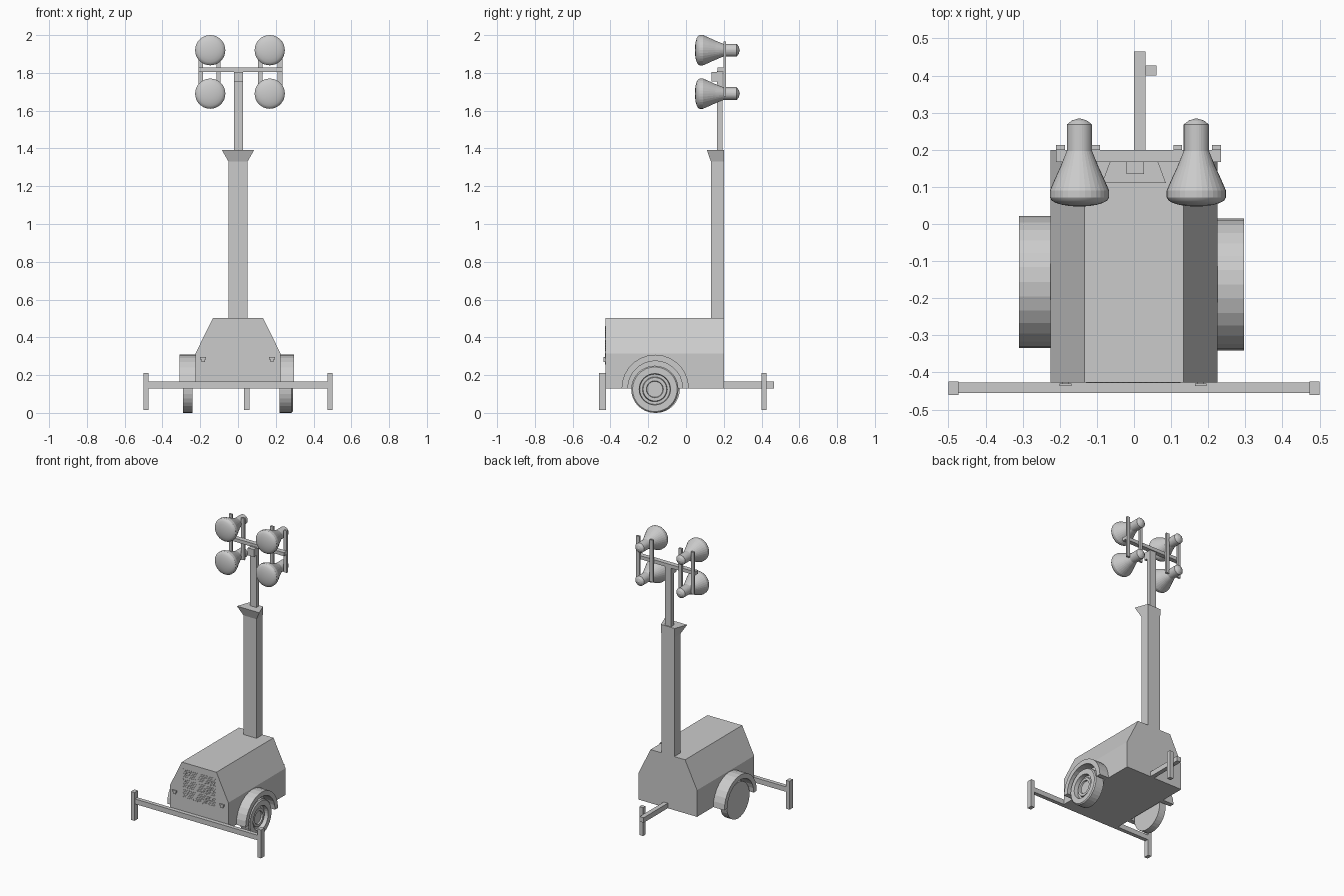
import bpy, bmesh, math

if "Cube" in bpy.data.objects:
    bpy.data.objects.remove(bpy.data.objects["Cube"])

grey = bpy.data.materials.new("plain grey")
grey.diffuse_color = (0.6, 0.6, 0.6, 1)
grey.use_nodes = True
grey.node_tree.nodes["Principled BSDF"].inputs["Base Color"].default_value = grey.diffuse_color


def finish(name, bm, smooth=False):
    bmesh.ops.recalc_face_normals(bm, faces=bm.faces)
    me = bpy.data.meshes.new(name)
    bm.to_mesh(me)
    bm.free()
    for p in me.polygons:
        p.use_smooth = smooth
    me.materials.append(grey)
    ob = bpy.data.objects.new(name, me)
    bpy.context.collection.objects.link(ob)
    return ob


def add_box(bm, x, y, z):
    vs = bmesh.ops.create_cube(bm, size=1)["verts"]
    for v in vs:
        v.co = [a + (b - a) * (c + 0.5) for (a, b), c in zip((x, y, z), v.co)]
    return vs


def box(name, x, y, z):
    bm = bmesh.new()
    add_box(bm, x, y, z)
    return finish(name, bm)


def prism(name, outline, axis, lo, hi):
    """Extrude a 2D outline along x or y; the second outline value is z."""
    bm = bmesh.new()
    vs = [bm.verts.new((lo, p, q) if axis == "x" else (p, lo, q)) for p, q in outline]
    f = bm.faces.new(vs)
    ext = bmesh.ops.extrude_face_region(bm, geom=[f])["geom"]
    for v in ext:
        if isinstance(v, bmesh.types.BMVert):
            v.co["xy".index(axis)] = hi
    return finish(name, bm)


def lathe(name, profile, axis, centre, segs=32, smooth=False):
    """Spin (radius, distance) points around an axis parallel to x or y."""
    bm = bmesh.new()
    rings = []
    for r, d in profile:
        ring = []
        for i in range(segs if r > 0 else 1):
            a = 2 * math.pi * i / segs
            p, q = centre[0] + r * math.cos(a), centre[1] + r * math.sin(a)
            ring.append(bm.verts.new((d, p, q) if axis == "x" else (p, d, q)))
        rings.append(ring)
    for a, b in zip(rings, rings[1:]):
        for i in range(segs):
            j = (i + 1) % segs
            quad = [a[i % len(a)], a[j % len(a)], b[j % len(b)], b[i % len(b)]]
            bm.faces.new(list(dict.fromkeys(quad)))
    return finish(name, bm, smooth)


# Trailer body
prism("engine_housing", [(-.225, .13), (.225, .13), (.225, .315), (.133, .502),
                         (-.133, .502), (-.225, .315)], "y", -.427, .2)

# Perforated front grille: three bands of small diamonds
bm = bmesh.new()
s, y0, y1 = .007, -.429, -.426
for band in range(3):
    for row in range(5):
        z = .452 - band * .07 - row * .0125
        for col in range(17):
            x = -.122 + col * .015 + (.0075 if row % 2 else 0)
            if x > .123:
                continue
            pts = [(x - s, z), (x, z - s), (x + s, z), (x, z + s)]
            a = [bm.verts.new((p, y1, q)) for p, q in pts]
            b = [bm.verts.new((p, y0, q)) for p, q in pts]
            bm.faces.new(b)
            for i in range(4):
                j = (i + 1) % 4
                bm.faces.new((a[i], a[j], b[j], b[i]))
finish("grille_mesh", bm)

# Latches either side of the grille
for side, x in (("left", -.185), ("right", .18)):
    bm = bmesh.new()
    add_box(bm, (x - .016, x + .016), (-.437, -.43), (.283, .295))
    add_box(bm, (x - .009, x + .009), (-.437, -.425), (.27, .29))
    finish(side + "_latch", bm)

# Fenders: half rings over each wheel
def fender(name, cy, r_in, lo, hi, n=14):
    arc = [math.pi * i / n for i in range(n + 1)]
    pts = [(cy + .178 * math.cos(a), .13 + .178 * math.sin(a)) for a in arc]
    pts += [(cy + r_in * math.cos(a), .13 + r_in * math.sin(a)) for a in reversed(arc)]
    prism(name, pts, "x", lo, hi)

fender("right_fender", -.163, .145, .2, .297)
fender("left_fender", -.156, .145, -.2, -.31)

# Wheels: stepped rim on the right, plain disc on the left
lathe("right_wheel", [(0, .22), (.125, .22), (.125, .283), (.118, .29), (.083, .29),
                      (.08, .262), (.066, .262), (.062, .275), (.045, .275),
                      (.042, .265), (0, .265)], "x", (-.165, .125))
lathe("left_wheel", [(0, -.24), (.125, -.24), (.125, -.29), (0, -.29)], "x", (-.158, .125))

# Front outrigger, tow bar and jacks
box("outrigger_bar", (-.48, .48), (-.455, -.427), (.13, .165))
for side, x in (("left", -.5), ("right", .473)):
    box(side + "_jack", (x, x + .027), (-.461, -.424), (.015, .212))
box("tow_bar", (0, .031), (.19, .465), (.13, .165))
box("tow_jack", (.031, .06), (.4, .427), (.015, .212))

# Mast with a collar flaring forwards and sideways
box("lower_mast", (-.05, .05), (.132, .2), (.45, 1.33))
bm = bmesh.new()
for v in add_box(bm, (-.05, .05), (.132, .2), (1.33, 1.393)):
    if v.co.z > 1.36:
        front = v.co.y < .15
        v.co.x *= 1.72 if front else 1.06
        if front:
            v.co.y = .11
finish("mast_collar", bm)
box("upper_mast", (-.02, .027), (.163, .193), (1.38, 1.81))
box("mast_bracket", (-.02, .027), (.135, .165), (1.754, 1.806))

# Lamp frame
box("lamp_crossbar", (-.21, .235), (.167, .2), (1.804, 1.828))
for i, (a, b) in enumerate(((-.21, -.186), (-.115, -.092), (.106, .13), (.21, .235))):
    box(f"lamp_post_{i + 1}", (a, b), (.199, .213), (1.675, 1.967))

# Four floodlights: reflector shell and domed lens
shell = [(.08, .072), (.08, .09), (.068, .118), (.051, .155), (.034, .197),
         (.034, .268), (.02, .279), (0, .285)]
lens = [(.08, .072)] + [(.08 * math.sin(a), .072 - .025 * math.cos(a))
                        for a in (1.2, .9, .6, .3)] + [(0, .047)]
for row, z in (("upper", 1.92), ("lower", 1.69)):
    for side, x in (("left", -.147), ("right", .168)):
        lathe(f"{row}_{side}_lamp_shell", shell, "y", (x, z))
        lathe(f"{row}_{side}_lamp_lens", lens, "y", (x, z), smooth=True)
